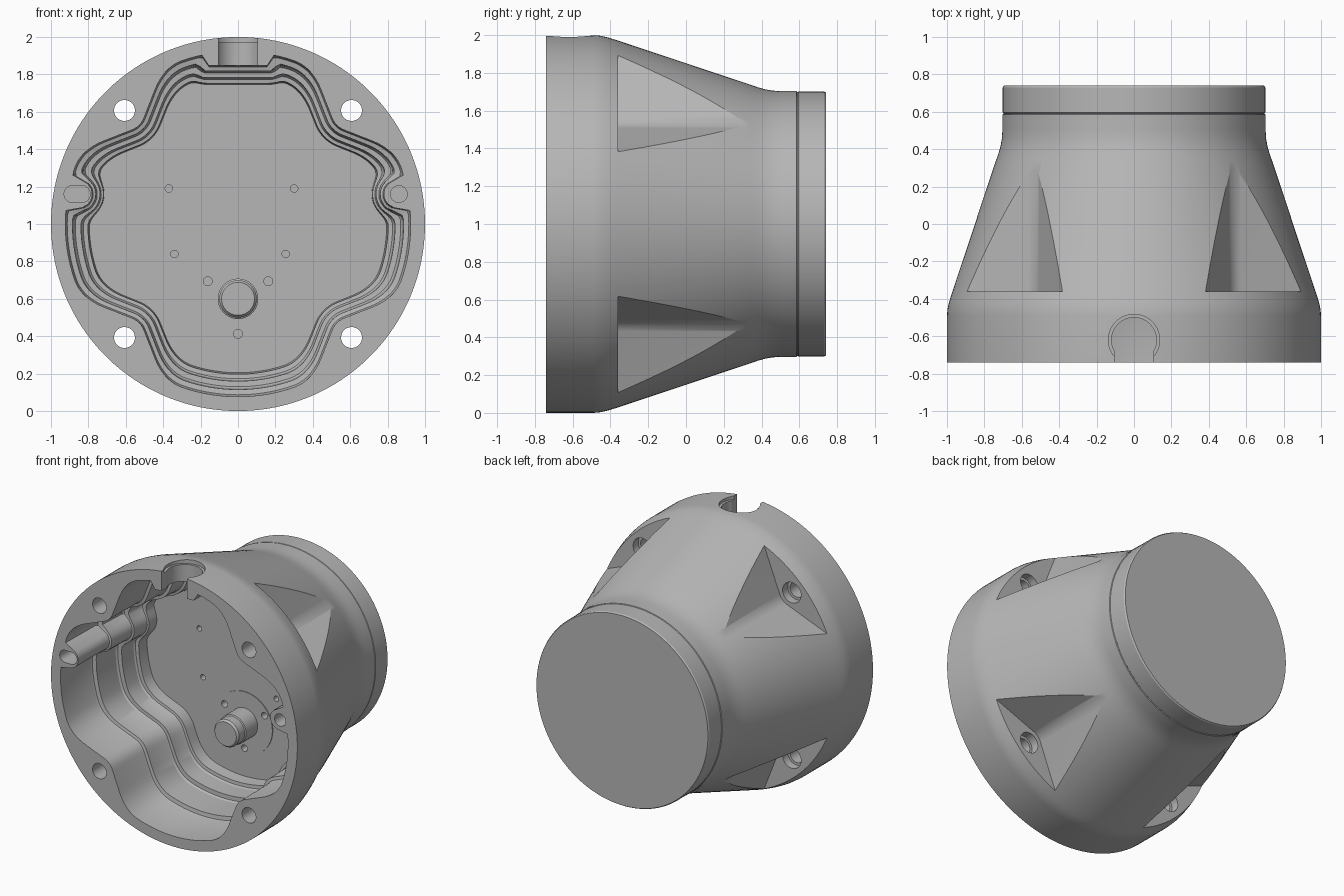
import bpy, bmesh
from math import sin, cos, pi, hypot, radians, atan2

if "Cube" in bpy.data.objects:
    bpy.data.objects.remove(bpy.data.objects["Cube"], do_unlink=True)

grey = bpy.data.materials.new("cast_grey")
grey.use_nodes = True
grey.diffuse_color = (0.47, 0.47, 0.47, 1)
grey.node_tree.nodes["Principled BSDF"].inputs["Base Color"].default_value = grey.diffuse_color

BOLT = 0.607                 # bolt offset along x and z
SPREAD = radians(23.6)       # half opening of the bolt pockets
PIN_Z = 0.16
CENTRE_Z = 1.0
FLOOR = 0.08
SHAFT_Z = -0.4


def circle(r, cx=0, cz=0, n=32, stretch=0):
    """Round outline, optionally stretched sideways into an oblong."""
    pts = []
    for i in range(n):
        a = 2 * pi * (i + 0.5) / n
        shift = stretch if cos(a) > 0 else -stretch
        pts.append((cx + r * cos(a) + shift, cz + r * sin(a)))
    return pts


def along_y(outline, y):
    return [(x, y, z + CENTRE_Z) for x, z in outline]


def along_z(outline, z):
    return [(x, y, z) for x, y in outline]


def prism(outline, y0, y1):
    return [along_y(outline, y0), along_y(outline, y1)]


def make(name, shells):
    """Mesh object from shells, each a list of rings joined and capped."""
    bm = bmesh.new()
    for rings in shells:
        loops = [[bm.verts.new(p) for p in ring] for ring in rings]
        n = len(loops[0])
        for a, b in zip(loops, loops[1:]):
            for i in range(n):
                j = (i + 1) % n
                bm.faces.new((a[i], a[j], b[j], b[i]))
        bm.faces.new(loops[0][::-1])
        bm.faces.new(loops[-1])
    bmesh.ops.recalc_face_normals(bm, faces=bm.faces)
    mesh = bpy.data.meshes.new(name)
    bm.to_mesh(mesh)
    bm.free()
    mesh.materials.append(grey)
    obj = bpy.data.objects.new(name, mesh)
    bpy.context.collection.objects.link(obj)
    return obj


def select(obj):
    bpy.ops.object.select_all(action='DESELECT')
    obj.select_set(True)
    bpy.context.view_layer.objects.active = obj


def cut(target, shells):
    cutter = make("cutter", shells)
    cutter.hide_render = True
    mod = target.modifiers.new("cut", 'BOOLEAN')
    mod.operation = 'DIFFERENCE'
    mod.solver = 'EXACT'
    mod.object = cutter
    select(target)
    bpy.ops.object.modifier_apply(modifier=mod.name)
    bpy.data.objects.remove(cutter, do_unlink=True)


def smin(a, b, k):
    h = max(k - abs(a - b), 0) / k
    return min(a, b) - h * h * k / 4


def room(x, z, inset):
    """Positive inside the cavity, which bends round bolts, pins and slot."""
    u, v = BOLT - abs(x), BOLT - abs(z)
    inward, side = (u + v) / 2 ** 0.5, abs(u - v) / 2 ** 0.5
    if abs(atan2(side, inward)) < SPREAD:
        bolt = hypot(inward, side)
    else:
        bolt = inward * cos(SPREAD) + side * sin(SPREAD)
    pin = hypot(abs(x) - 0.855, z - PIN_Z) - 0.075 - 0.5 * inset
    slot = hypot(max(abs(x) - 0.17, 0), max(0.85 - z, 0)) - 0.8 * inset
    d = smin(0.925 - inset - hypot(x, z), bolt - 0.11 - 0.75 * inset, 0.08)
    return smin(smin(d, pin, 0.05), slot, 0.03)


def cavity_outline(inset, n=240):
    pts = []
    for i in range(n):
        a = 2 * pi * i / n
        lo, hi = 0.4, 1.0
        for _ in range(24):
            mid = (lo + hi) / 2
            if room(mid * cos(a), mid * sin(a), inset) > 0:
                lo = mid
            else:
                hi = mid
        pts.append((lo * cos(a), lo * sin(a)))
    return pts


def pocket_outline(sx, sz, r=0.105, reach=0.9):
    """Rounded V around a bolt, open outwards."""
    cx, cz = sx * BOLT, sz * BOLT
    base = atan2(-sz, -sx)
    arc = [base + SPREAD * (i / 6 - 1) for i in range(13)]
    pts = [(cx + r * cos(a), cz + r * sin(a)) for a in arc]
    first, last = arc[0] - pi / 2, arc[-1] + pi / 2
    pts.append((pts[-1][0] + reach * cos(last), pts[-1][1] + reach * sin(last)))
    pts.insert(0, (pts[0][0] + reach * cos(first), pts[0][1] + reach * sin(first)))
    return pts


# Turned housing with flared front and narrow neck
profile = [(-0.74, 1), (-0.49, 1), (-0.46, 0.998), (-0.43, 0.992), (-0.40, 0.984),
           (-0.36, 0.971), (0.34, 0.738), (0.38, 0.724), (0.42, 0.713), (0.46, 0.706),
           (0.50, 0.704), (0.585, 0.704), (0.588, 0.699), (0.592, 0.699),
           (0.595, 0.702), (0.73, 0.702), (0.74, 0.696)]
housing = make("housing", [[along_y(circle(r, n=144), y) for y, r in profile]])

# Stepped cavity
steps = [(-0.9, 0), (-0.40, 0.006), (-0.385, 0.012), (-0.38, 0.04), (-0.165, 0.046),
         (-0.152, 0.055), (-0.15, 0.085), (-0.02, 0.09), (-0.008, 0.098),
         (-0.005, 0.122), (FLOOR, 0.13)]
cut(housing, [[along_y(cavity_outline(o), y) for y, o in steps]])

# Bolt pockets, counterbores and through holes
corners = [(sx, sz) for sx in (-1, 1) for sz in (-1, 1)]
cut(housing, [prism(pocket_outline(*c), -0.36, 0.9) for c in corners])
cut(housing, [prism(circle(0.075, sx * BOLT, sz * BOLT), -0.42, -0.2) for sx, sz in corners])
holes = [prism(circle(0.056, sx * BOLT, sz * BOLT), -0.9, -0.3) for sx, sz in corners]

# Locating pin holes: one round, one oblong
holes.append(prism(circle(0.045, 0.86, PIN_Z), -0.9, -0.55))
holes.append(prism(circle(0.045, -0.86, PIN_Z, stretch=0.025), -0.9, -0.55))

# Small fixing holes in the floor
for x, z in [(-0.37, 0.19), (0.30, 0.19), (-0.34, -0.16), (0.255, -0.16)]:
    holes.append(prism(circle(0.02, x, z, 16), 0.0, 0.14))
flange_holes = []
for k in range(3):
    a = radians(30 + 120 * k)
    flange_holes.append(prism(circle(0.024, 0.187 * cos(a), SHAFT_Z + 0.187 * sin(a), 16), 0.0, 0.14))
cut(housing, holes + flange_holes)

# Cable slot through the top of the rim
slot_y = -0.62
cut(housing, [[along_z(circle(0.12, 0, slot_y, 48), z) for z in (1.8, 2.1)]])
cut(housing, [[along_z(circle(0.137, 0, slot_y, 48), z) for z in (1.97, 2.1)]])
mouth = [(-0.105, -0.9), (0.105, -0.9), (0.105, slot_y), (-0.105, slot_y)]
cut(housing, [[along_z(mouth, z) for z in (1.8, 2.1)]])

# Shaft flange and shaft on the cavity floor
flange = make("shaft_flange", [prism(circle(0.227, 0, SHAFT_Z, 64), FLOOR - 0.006, FLOOR + 0.01)])
cut(flange, flange_holes)
shaft_profile = [(FLOOR + 0.01, 0.108), (-0.06, 0.108), (-0.065, 0.1), (-0.13, 0.1), (-0.145, 0.088)]
shaft = make("shaft", [[along_y(circle(r, 0, SHAFT_Z, 48), y) for y, r in shaft_profile]])

for part in (housing, flange, shaft):
    select(part)
    bpy.ops.object.shade_smooth_by_angle(angle=radians(28))
